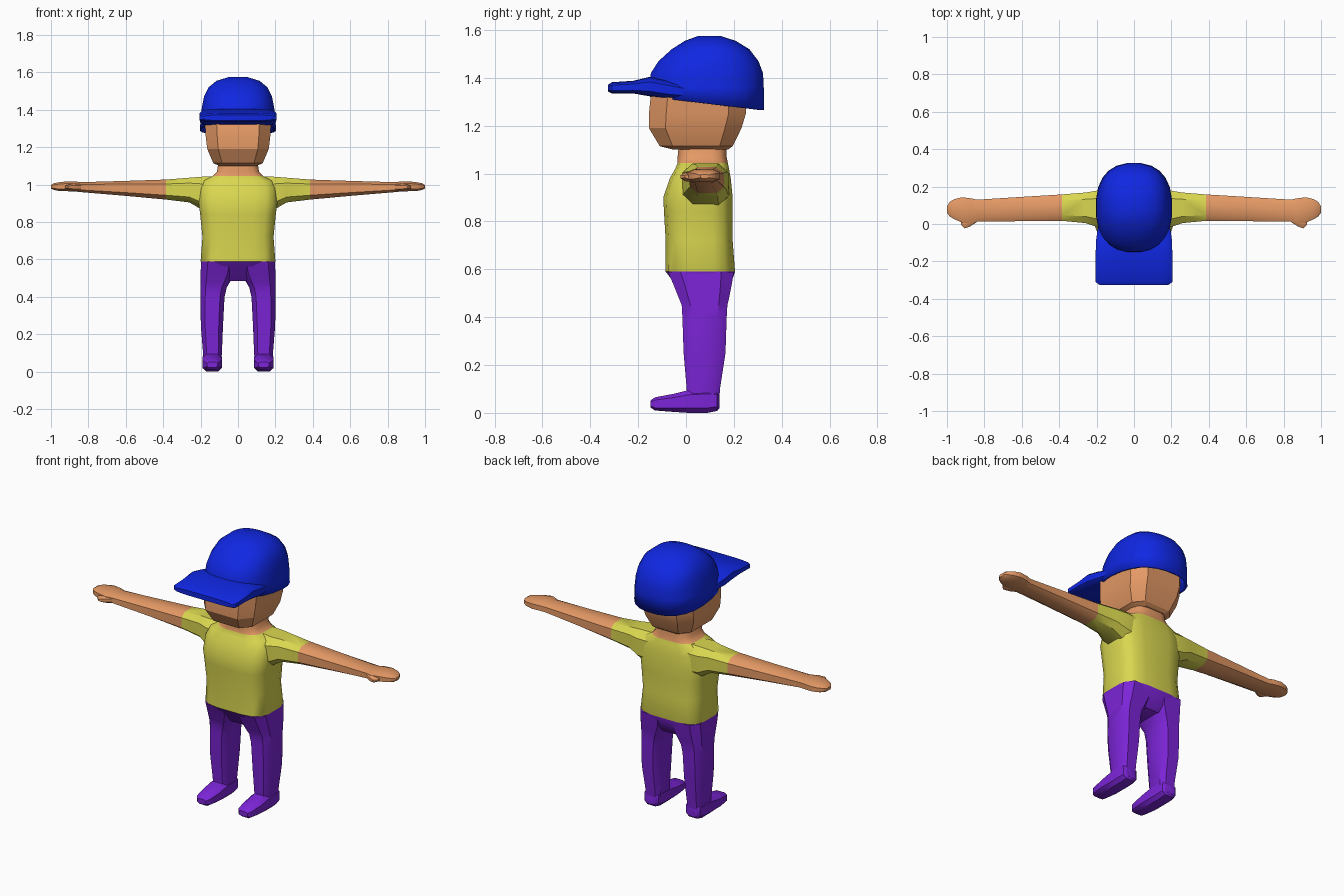
import bpy, bmesh, math


def material(name, rgb):
    m = bpy.data.materials.new(name)
    m.diffuse_color = (*rgb, 1)
    return m


SKIN = material("skin", (0.78, 0.32, 0.13))
SHIRT = material("yellow_shirt", (0.70, 0.68, 0.08))
TROUSERS = material("purple_trousers", (0.20, 0.018, 0.68))
BLUE = material("blue_cap", (0.005, 0.02, 0.76))


def ring(n, p):
    """Rounded-square outline in -1..1."""
    pts = []
    for i in range(n):
        a = 2 * math.pi * (i + 0.5) / n
        c, s = math.cos(a), math.sin(a)
        pts.append((math.copysign(abs(c) ** p, c), math.copysign(abs(s) ** p, s)))
    k = max(c for c, s in pts)
    return [(c / k, s / k) for c, s in pts]


def loft(name, axis, stations, mats, n=12, p=0.6, rule=None, sign=1,
         angle=35, cap_start=True, adjust=None):
    """Skin sections (t, a0, a1, b0, b1) along an axis."""
    bm = bmesh.new()
    rows = []
    for t, a0, a1, b0, b1 in stations:
        row = []
        for c, s in ring(n, p):
            a = (a0 + a1) / 2 + c * (a1 - a0) / 2
            b = (b0 + b1) / 2 + s * (b1 - b0) / 2
            x, y, z = {"x": (t, a, b), "y": (a, t, b), "z": (a, b, t)}[axis]
            row.append(bm.verts.new((x * sign, y, z)))
        rows.append(row)
    for r, q in zip(rows, rows[1:]):
        for i in range(n):
            j = (i + 1) % n
            bm.faces.new((r[i], r[j], q[j], q[i]))
    if cap_start:
        bm.faces.new(rows[0])
    bm.faces.new(rows[-1])
    if adjust:
        adjust(rows)
    bmesh.ops.recalc_face_normals(bm, faces=bm.faces)
    if rule:
        for f in bm.faces:
            f.material_index = rule(f.calc_center_median())
    me = bpy.data.meshes.new(name)
    bm.to_mesh(me)
    bm.free()
    for m in mats:
        me.materials.append(m)
    ob = bpy.data.objects.new(name, me)
    bpy.context.collection.objects.link(ob)
    bpy.ops.object.select_all(action="DESELECT")
    ob.select_set(True)
    bpy.context.view_layer.objects.active = ob
    bpy.ops.object.shade_smooth_by_angle(angle=math.radians(angle))
    return ob


def sym(z, x, y0, y1):
    return (z, -x, x, y0, y1)


# Pelvis, shirt and neck, coloured by height
loft("body", "z", [
    sym(0.485, 0.10, 0.00, 0.15), sym(0.52, 0.17, -0.03, 0.18),
    sym(0.59, 0.20, -0.085, 0.205), sym(0.72, 0.19, -0.085, 0.195),
    sym(0.84, 0.202, -0.092, 0.195), sym(0.90, 0.21, -0.095, 0.195),
    sym(0.98, 0.207, -0.068, 0.187), sym(1.02, 0.19, -0.045, 0.18),
    sym(1.045, 0.135, -0.035, 0.175), sym(1.07, 0.112, -0.035, 0.17),
    sym(1.12, 0.105, -0.03, 0.17)],
    [TROUSERS, SHIRT, SKIN], n=16, p=0.55,
    rule=lambda c: 0 if c.z < 0.59 else 1 if c.z < 1.045 else 2)

# Faceted head
loft("head", "z", [
    sym(1.10, 0.10, -0.05, 0.175), sym(1.115, 0.132, -0.11, 0.195),
    sym(1.19, 0.164, -0.155, 0.232), sym(1.25, 0.172, -0.155, 0.25),
    sym(1.33, 0.177, -0.147, 0.25), sym(1.41, 0.14, -0.10, 0.21),
    sym(1.48, 0.09, -0.03, 0.16)], [SKIN], n=8, p=0.5, angle=25)

for sign, side in ((1, "left"), (-1, "right")):
    # Arm with short sleeve
    loft(side + "_arm", "x", [
        (0.13, 0.0, 0.175, 0.86, 1.043), (0.20, -0.015, 0.178, 0.87, 1.042),
        (0.26, 0.005, 0.168, 0.905, 1.037), (0.385, 0.017, 0.158, 0.92, 1.027),
        (0.60, 0.015, 0.145, 0.94, 1.02), (0.84, 0.013, 0.13, 0.96, 1.013),
        (0.87, 0.0, 0.137, 0.963, 1.017), (0.92, 0.008, 0.143, 0.965, 1.017),
        (0.96, 0.025, 0.133, 0.967, 1.012), (0.985, 0.04, 0.118, 0.972, 1.007),
        (1.0, 0.06, 0.095, 0.98, 0.997)],
        [SHIRT, SKIN], n=8, p=0.65, sign=sign,
        rule=lambda c: 0 if abs(c.x) < 0.385 else 1)
    # Thumb
    loft(side + "_thumb", "x", [
        (0.84, 0.01, 0.05, 0.968, 1.005), (0.88, -0.015, 0.04, 0.968, 1.005),
        (0.905, -0.023, 0.025, 0.973, 1.0), (0.925, -0.005, 0.02, 0.98, 0.995)],
        [SKIN], n=8, p=0.8, sign=sign)
    # Leg
    loft(side + "_leg", "z", [
        (0.03, 0.092, 0.183, 0.005, 0.138), (0.10, 0.086, 0.187, 0.003, 0.142),
        (0.25, 0.08, 0.199, -0.01, 0.165), (0.40, 0.072, 0.20, -0.015, 0.17),
        (0.45, 0.06, 0.20, -0.018, 0.173), (0.48, 0.043, 0.20, -0.03, 0.18),
        (0.53, 0.02, 0.20, -0.05, 0.19), (0.589, 0.01, 0.197, -0.075, 0.20)],
        [TROUSERS], n=8, p=0.55, sign=sign)
    # Foot
    loft(side + "_foot", "y", [
        (-0.148, 0.11, 0.165, 0.022, 0.052), (-0.13, 0.095, 0.18, 0.01, 0.065),
        (-0.05, 0.086, 0.19, 0.004, 0.08), (0.01, 0.086, 0.19, 0.0, 0.095),
        (0.09, 0.086, 0.19, 0.0, 0.10), (0.13, 0.092, 0.183, 0.008, 0.095),
        (0.14, 0.105, 0.17, 0.02, 0.08)],
        [TROUSERS], n=8, p=0.6, sign=sign)


# Cap crown, open below with a rim that drops towards the back
def tilt_rim(rows):
    for v in rows[0]:
        v.co.z = 1.303 - 0.117 * v.co.y


crown = loft("cap_crown", "z", [
    sym(1.29, 0.203, -0.15, 0.325), sym(1.36, 0.20, -0.155, 0.325),
    sym(1.42, 0.192, -0.147, 0.322), sym(1.47, 0.182, -0.115, 0.303),
    sym(1.52, 0.158, -0.06, 0.265), sym(1.555, 0.115, -0.005, 0.208),
    sym(1.575, 0.05, 0.05, 0.145)],
    [BLUE], n=24, p=0.82, angle=45, cap_start=False, adjust=tilt_rim)
shell = crown.modifiers.new("shell", "SOLIDIFY")
shell.thickness = 0.01
shell.offset = -1

# Cap brim
loft("cap_brim", "y", [
    (-0.325, -0.185, 0.185, 1.343, 1.372), (-0.31, -0.205, 0.205, 1.335, 1.382),
    (-0.22, -0.205, 0.205, 1.335, 1.388), (-0.15, -0.205, 0.205, 1.323, 1.405),
    (-0.08, -0.202, 0.202, 1.313, 1.39), (0.0, -0.19, 0.19, 1.31, 1.37)],
    [BLUE], n=16, p=0.45, angle=45)
